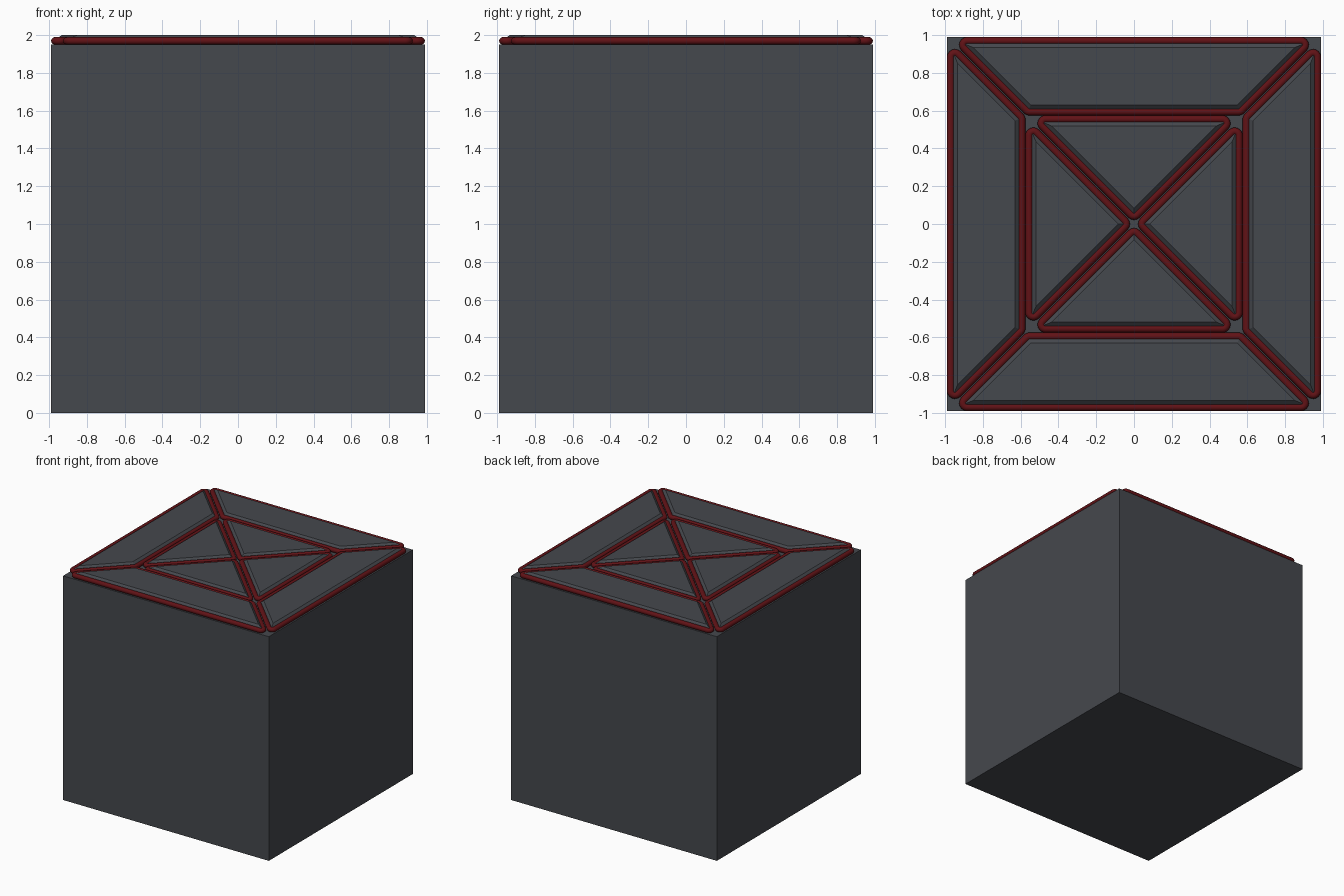
import bpy, bmesh
from math import pi, cos, sin
from mathutils import Vector, Matrix

if "Cube" in bpy.data.objects:
    bpy.data.objects.remove(bpy.data.objects["Cube"])

TOP = 1.95   # top of the block
R = 0.02     # trim tube radius


def material(name, color):
    m = bpy.data.materials.new(name)
    m.diffuse_color = color
    m.use_nodes = True
    m.node_tree.nodes["Principled BSDF"].inputs["Base Color"].default_value = m.diffuse_color
    return m


grey = material("dark_grey", (0.06, 0.065, 0.075, 1))
red = material("dark_red", (0.12, 0.006, 0.008, 1))


def inset(poly, d):
    # mitred inward offset of a counter-clockwise outline
    out = []
    for i, p in enumerate(poly):
        a = (p - poly[i - 1]).normalized()
        b = (poly[(i + 1) % len(poly)] - p).normalized()
        na, nb = Vector((-a.y, a.x)), Vector((-b.y, b.x))
        out.append(p + (na + nb) * d / (1 + na.dot(nb)))
    return out


def fillet(poly, r, n=8):
    # round every corner with a true arc
    out = []
    for i, p in enumerate(poly):
        a = (p - poly[i - 1]).normalized()
        b = (poly[(i + 1) % len(poly)] - p).normalized()
        na, nb = Vector((-a.y, a.x)), Vector((-b.y, b.x))
        c = p + (na + nb) * r / (1 + na.dot(nb))
        turn = a.angle(b)
        for k in range(n + 1):
            t = turn * k / n
            v = -na * r
            out.append(c + Vector((v.x * cos(t) - v.y * sin(t),
                                   v.x * sin(t) + v.y * cos(t))))
    return out


def add_panel(name, poly):
    # raised plate with a chamfered rim
    bm = bmesh.new()
    rings = [[bm.verts.new((p.x, p.y, z)) for p in inset(poly, d)]
             for d, z in ((0.015, TOP), (0.015, 1.982), (0.035, 2.0))]
    n = len(poly)
    for lo, hi in zip(rings, rings[1:]):
        for i in range(n):
            j = (i + 1) % n
            bm.faces.new((lo[i], lo[j], hi[j], hi[i]))
    bm.faces.new(rings[-1])
    bm.faces.new(rings[0][::-1])
    me = bpy.data.meshes.new(name)
    bm.to_mesh(me)
    bm.free()
    me.materials.append(grey)
    bpy.context.collection.objects.link(bpy.data.objects.new(name, me))


def add_trim(name, poly):
    # round tube following the outline
    cu = bpy.data.curves.new(name, 'CURVE')
    cu.dimensions = '3D'
    cu.twist_mode = 'Z_UP'
    cu.bevel_depth = R
    cu.bevel_resolution = 4
    pts = fillet(poly, 0.022)
    sp = cu.splines.new('POLY')
    sp.points.add(len(pts) - 1)
    for q, p in zip(sp.points, pts):
        q.co = (p.x, p.y, TOP + R, 1)
    sp.use_cyclic_u = True
    sp.use_smooth = True
    cu.materials.append(red)
    ob = bpy.data.objects.new(name, cu)
    bpy.context.collection.objects.link(ob)
    bpy.ops.object.select_all(action='DESELECT')
    ob.select_set(True)
    bpy.context.view_layer.objects.active = ob
    bpy.ops.object.convert(target='MESH')


# block
bpy.ops.mesh.primitive_cube_add(size=1, location=(0, 0, TOP / 2))
block = bpy.context.object
block.name = "block"
block.scale = (1.98, 1.98, TOP)
bpy.ops.object.transform_apply(location=True, scale=True)
block.data.materials.append(grey)

# four trapezoid and four triangle panels with their trims
G = 0.033  # distance of each diagonal edge from the block diagonals
trapezoid = [Vector(p) for p in ((0.97 - G, 0.97), (G - 0.97, 0.97),
                                 (G - 0.595, 0.595), (0.595 - G, 0.595))]
triangle = [Vector(p) for p in ((0.555 - G, 0.555), (G - 0.555, 0.555), (0, G))]
for k, side in enumerate(("back", "left", "front", "right")):
    rot = Matrix.Rotation(k * pi / 2, 2)
    for shape, poly in (("outer", trapezoid), ("inner", triangle)):
        pts = [rot @ p for p in poly]
        add_panel(f"{shape}_panel_{side}", pts)
        add_trim(f"{shape}_trim_{side}", pts)
